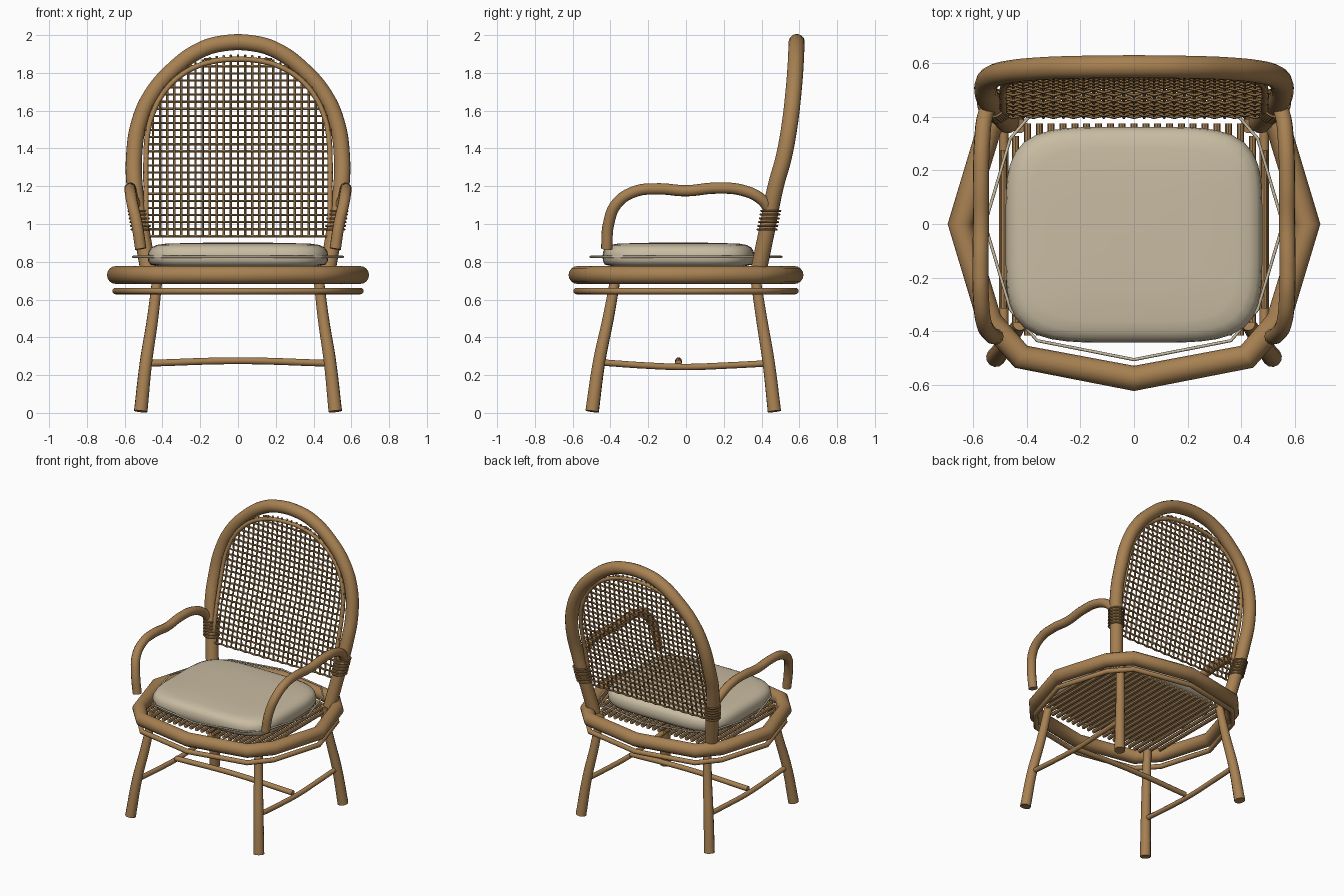
import bpy, bmesh, math
from mathutils import Vector

if "Cube" in bpy.data.objects:
    bpy.data.objects.remove(bpy.data.objects["Cube"], do_unlink=True)


def material(name, rgb):
    m = bpy.data.materials.new(name)
    m.use_nodes = True
    m.diffuse_color = (*rgb, 1)
    bsdf = m.node_tree.nodes["Principled BSDF"]
    bsdf.inputs["Base Color"].default_value = (*rgb, 1)
    bsdf.inputs["Roughness"].default_value = 0.6
    return m


RATTAN = material("rattan", (0.39, 0.22, 0.085))
CANE = material("woven cane", (0.34, 0.19, 0.07))
FABRIC = material("cream fabric", (0.58, 0.50, 0.36))


def add_mesh(name, mesh, mat, angle=40):
    ob = bpy.data.objects.new(name, mesh)
    bpy.context.collection.objects.link(ob)
    mesh.materials.clear()
    mesh.materials.append(mat)
    bpy.ops.object.select_all(action="DESELECT")
    ob.select_set(True)
    bpy.context.view_layer.objects.active = ob
    bpy.ops.object.shade_smooth_by_angle(angle=math.radians(angle))
    return ob


def tubes(name, paths, radius, mat=RATTAN, closed=False, smooth=True, taper=1.0, sides=4):
    """Round rods along one or more paths, turned into one mesh."""
    cu = bpy.data.curves.new(name, "CURVE")
    cu.dimensions = "3D"
    cu.bevel_depth = radius
    cu.bevel_resolution = sides
    cu.resolution_u = 8
    cu.use_fill_caps = True
    for pts in paths:
        sp = cu.splines.new("BEZIER" if smooth else "POLY")
        items = sp.bezier_points if smooth else sp.points
        items.add(len(pts) - 1)
        for i, (p, co) in enumerate(zip(items, pts)):
            p.co = co if smooth else (*co, 1)
            p.radius = 1 + (taper - 1) * i / max(1, len(pts) - 1)
            if smooth:
                p.handle_left_type = p.handle_right_type = "AUTO"
        sp.use_cyclic_u = closed
    tmp = bpy.data.objects.new(name + " path", cu)
    bpy.context.collection.objects.link(tmp)
    dg = bpy.context.evaluated_depsgraph_get()
    mesh = bpy.data.meshes.new_from_object(tmp.evaluated_get(dg))
    bpy.data.objects.remove(tmp, do_unlink=True)
    mesh.name = name
    return add_mesh(name, mesh, mat)


def mirror_x(pts):
    return [(-x, y, z) for x, y, z in pts]


# Seat rims: twelve-cornered loops
def rim(a, b, z):
    quarter = [(1, 0), (0.83, 0.63), (0.65, 0.86), (0, 1)]
    pts = quarter + [(-x, y) for x, y in quarter[-2::-1]]
    pts += [(x, -y) for x, y in pts[-2:0:-1]]
    return [(a * x, b * y, z) for x, y in pts]


tubes("seat_rim", [rim(0.647, 0.575, 0.73)], 0.047, closed=True, smooth=False, sides=6)
tubes("lower_seat_rim", [rim(0.648, 0.58, 0.645)], 0.017, closed=True, smooth=False)
tubes("cushion_piping", [rim(0.555, 0.505, 0.826)], 0.006, FABRIC, closed=True, smooth=False)

# Seat slats running front to back
slats = []
for i in range(23):
    x = -0.485 + 0.97 * i / 22
    cut = 0.10 * max(0, abs(x) - 0.4) / 0.085
    slats.append([(x, -0.415 + cut, 0.73), (x, 0.375 - cut, 0.73)])
tubes("seat_slats", slats, 0.013, smooth=False, sides=2)

# Legs, splayed and gently bowed
front = [(0.515, -0.497, 0.008), (0.487, -0.46, 0.27), (0.452, -0.412, 0.5), (0.425, -0.37, 0.73)]
back = [(0.515, 0.468, 0.008), (0.487, 0.437, 0.27), (0.452, 0.4, 0.5), (0.425, 0.365, 0.73)]
for label, leg in (("front", front), ("back", back)):
    tubes(label + "_leg_left", [leg], 0.036, taper=0.75)
    tubes(label + "_leg_right", [mirror_x(leg)], 0.036, taper=0.75)

# H-shaped stretchers
side = [(0.485, -0.45, 0.267), (0.485, -0.2, 0.25), (0.485, 0, 0.243),
        (0.485, 0.2, 0.25), (0.485, 0.43, 0.262)]
tubes("side_stretchers", [side, mirror_x(side)], 0.017)
tubes("cross_stretcher", [[(-0.47, -0.04, 0.263), (0, -0.04, 0.276), (0.47, -0.04, 0.263)]], 0.018)

# Back frame: an arch leaning backwards
LEAN = [(0.73, 0.38), (0.95, 0.425), (1.2, 0.475), (1.4, 0.53), (1.6, 0.56), (1.8, 0.578), (2.0, 0.588)]


def lean(z):
    for (z0, y0), (z1, y1) in zip(LEAN, LEAN[1:]):
        if z <= z1:
            break
    return y0 + (y1 - y0) * (z - z0) / (z1 - z0)


half = [(0.47, 0.73), (0.508, 0.95), (0.547, 1.2), (0.55, 1.36), (0.525, 1.53),
        (0.46, 1.68), (0.34, 1.82), (0.2, 1.92), (0.08, 1.956)]
half = [(x, lean(z), z) for x, z in half]
tubes("back_frame", [half + mirror_x(half)[::-1]], 0.043, sides=6)


# Inner back rod and woven cane panel
POW, SPRING = 2.3, 1.35


def arch_rod():
    pts = [(0.487, 0.93), (0.487, 1.15)]
    for i in range(17):
        t = math.pi * i / 16
        c, s = math.cos(t), max(0.0, math.sin(t))
        pts.append((math.copysign(0.487 * abs(c) ** (2 / POW), c), SPRING + 0.522 * s ** (2 / POW)))
    pts += [(-0.487, 1.15), (-0.487, 0.93)]
    return [(x, lean(z) - 0.02, z) for x, z in pts]


def panel_top(x):
    return SPRING + 0.545 * (1 - min(1, abs(x) / 0.5) ** POW) ** (1 / POW)


def panel_half(z):
    u = max(0, (z - SPRING) / 0.545)
    return 0.5 * (1 - min(1, u) ** POW) ** (1 / POW)


tubes("inner_back_rod", [arch_rod()], 0.014)

STEP, BASE = 0.0375, 0.935
uprights, courses = [], []
for i in range(-13, 14):
    x, top = i * STEP, panel_top(i * STEP)
    n = max(2, int((top - BASE) / STEP))
    zs = [BASE + k * STEP for k in range(n + 1)] + [top]
    uprights.append([(x, lean(z) - 0.02 + 0.005 * (-1) ** (i + k), z) for k, z in enumerate(zs)])
for k in range(26):
    z = BASE + k * STEP
    w = panel_half(z)
    n = int(w / STEP)
    xs = [-w] + [j * STEP for j in range(-n, n + 1)] + [w]
    courses.append([(x, lean(z) - 0.02 - 0.005 * (-1) ** (round(x / STEP) + k), z) for x in xs])
tubes("cane_uprights", uprights, 0.0065, CANE, smooth=False, sides=1)
tubes("cane_courses", courses, 0.0065, CANE, smooth=False, sides=1)

# Armrests
arm = [(0.515, -0.42, 0.868), (0.535, -0.41, 1.0), (0.56, -0.365, 1.11), (0.57, -0.27, 1.172),
       (0.572, -0.15, 1.186), (0.57, 0, 1.176), (0.57, 0.16, 1.19), (0.566, 0.3, 1.178),
       (0.555, 0.4, 1.13), (0.535, 0.445, 1.07)]
tubes("armrest_left", [arm], 0.03)
tubes("armrest_right", [mirror_x(arm)], 0.03)

# Binding wraps where armrests meet the back frame
wraps = []
for k in range(6):
    z = 0.97 + 0.02 * k
    cx, cy = 0.51 + 0.16 * (z - 0.95), lean(z)
    loop = [(cx + 0.05 * math.cos(a), cy + 0.05 * math.sin(a), z)
            for a in (math.tau * j / 16 for j in range(16))]
    wraps += [loop, mirror_x(loop)]
tubes("arm_bindings", wraps, 0.006, CANE, closed=True, smooth=False, sides=1)

# Seat cushion: stacked rounded-square rings
bm = bmesh.new()
SEG = 64
layers = [(0.88, 0.777), (0.97, 0.785), (0.995, 0.805), (1, 0.83), (0.99, 0.855), (0.96, 0.876),
          (0.9, 0.889), (0.8, 0.896), (0.5, 0.9), (0.2, 0.902)]
rings = []
for s, z in layers:
    ring = []
    for j in range(SEG):
        c, d = math.cos(math.tau * j / SEG), math.sin(math.tau * j / SEG)
        r = s / (abs(c) ** 4.5 + abs(d) ** 4.5) ** (1 / 4.5)
        ring.append(bm.verts.new(Vector((0.478 * r * c, -0.04 + 0.402 * r * d, z))))
    rings.append(ring)
for lo, hi in zip(rings, rings[1:]):
    for j in range(SEG):
        k = (j + 1) % SEG
        bm.faces.new((lo[j], lo[k], hi[k], hi[j]))
bm.faces.new(rings[0][::-1])
bm.faces.new(rings[-1])
mesh = bpy.data.meshes.new("seat_cushion")
bm.to_mesh(mesh)
bm.free()
add_mesh("seat_cushion", mesh, FABRIC, 60)
